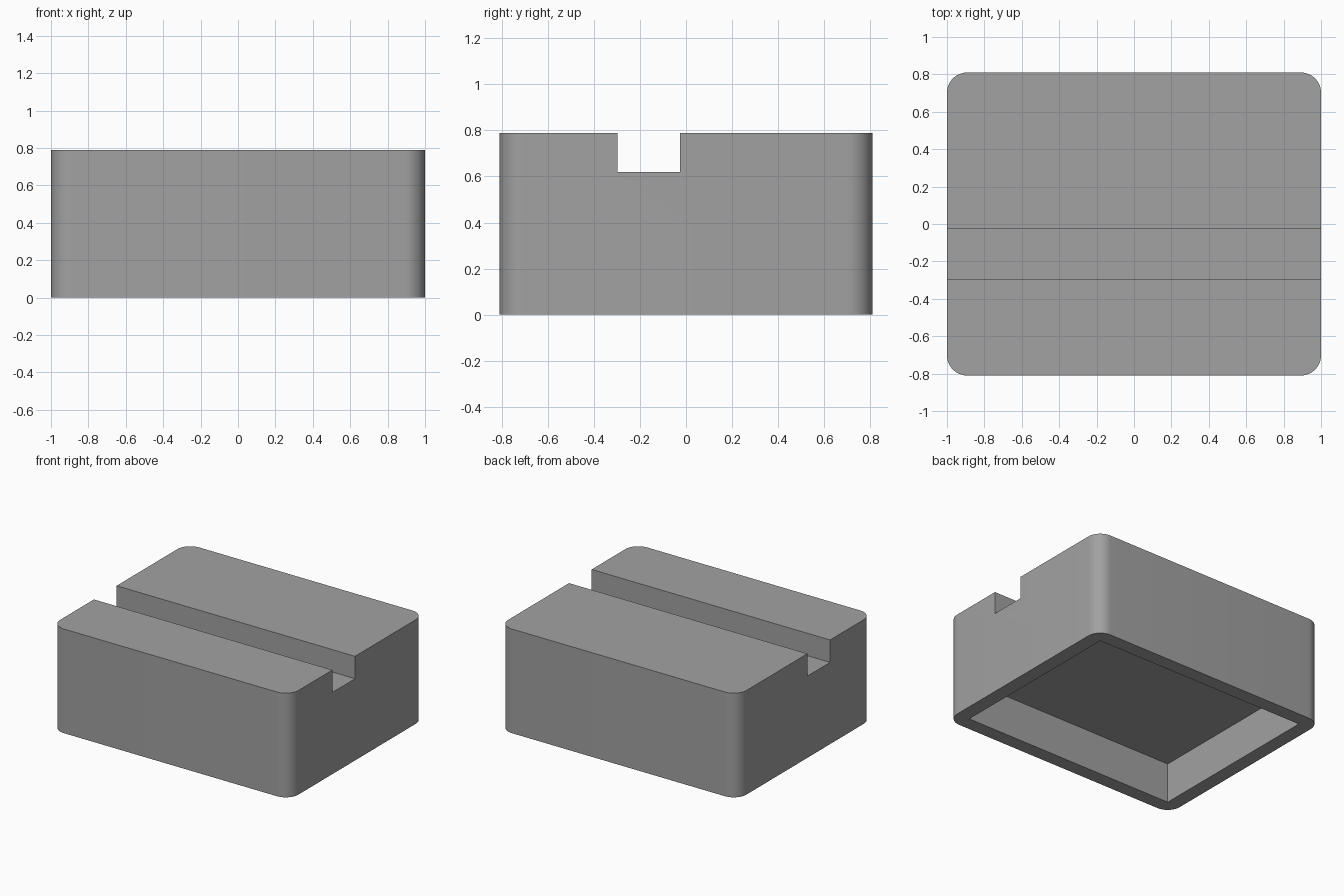
import bpy, bmesh, math

if "Cube" in bpy.data.objects:
    bpy.data.objects.remove(bpy.data.objects["Cube"])

W, D, H = 2.0, 1.62, 0.79       # outer size
R = 0.108                       # corner radius and wall thickness
SLOT_Y0, SLOT_Y1, SLOT_Z = -0.298, -0.026, 0.62
POCKET = 0.303                  # depth of the hollow underneath

grey = bpy.data.materials.new("grey")
grey.diffuse_color = (0.36, 0.36, 0.36, 1)
grey.use_nodes = True
grey.node_tree.nodes["Principled BSDF"].inputs["Base Color"].default_value = grey.diffuse_color


def finish(name, bm):
    bmesh.ops.recalc_face_normals(bm, faces=bm.faces)
    mesh = bpy.data.meshes.new(name)
    bm.to_mesh(mesh)
    bm.free()
    mesh.materials.append(grey)
    obj = bpy.data.objects.new(name, mesh)
    bpy.context.collection.objects.link(obj)
    return obj


def box(name, x0, x1, y0, y1, z0, z1):
    bm = bmesh.new()
    bmesh.ops.create_cube(bm, size=1)
    for v in bm.verts:
        v.co = [a if c < 0 else b for c, a, b in zip(v.co, (x0, y0, z0), (x1, y1, z1))]
    return finish(name, bm)


# block body: rounded rectangle pulled up
bm = bmesh.new()
outline = []
for k, (sx, sy) in enumerate([(1, 1), (-1, 1), (-1, -1), (1, -1)]):
    for i in range(13):
        a = math.radians(90 * k + 7.5 * i)
        outline.append(bm.verts.new((sx * (W / 2 - R) + R * math.cos(a),
                                     sy * (D / 2 - R) + R * math.sin(a), 0)))
base = bm.faces.new(outline)
top = bmesh.ops.extrude_face_region(bm, geom=[base])["geom"]
bmesh.ops.translate(bm, vec=(0, 0, H), verts=[g for g in top if isinstance(g, bmesh.types.BMVert)])
block = finish("block", bm)

# slot across the top and hollow underneath
cutters = [
    box("slot_cutter", -1.2, 1.2, SLOT_Y0, SLOT_Y1, SLOT_Z, 1.0),
    box("pocket_cutter", R - W / 2, W / 2 - R, R - D / 2, D / 2 - R, -0.2, POCKET),
]
bpy.context.view_layer.objects.active = block
block.select_set(True)
for cutter in cutters:
    mod = block.modifiers.new(cutter.name, "BOOLEAN")
    mod.operation, mod.solver, mod.object = "DIFFERENCE", "EXACT", cutter
    bpy.ops.object.modifier_apply(modifier=mod.name)
    bpy.data.objects.remove(cutter)

# smooth round corners, crisp edges elsewhere
bpy.ops.object.shade_smooth_by_angle(angle=math.radians(30))
